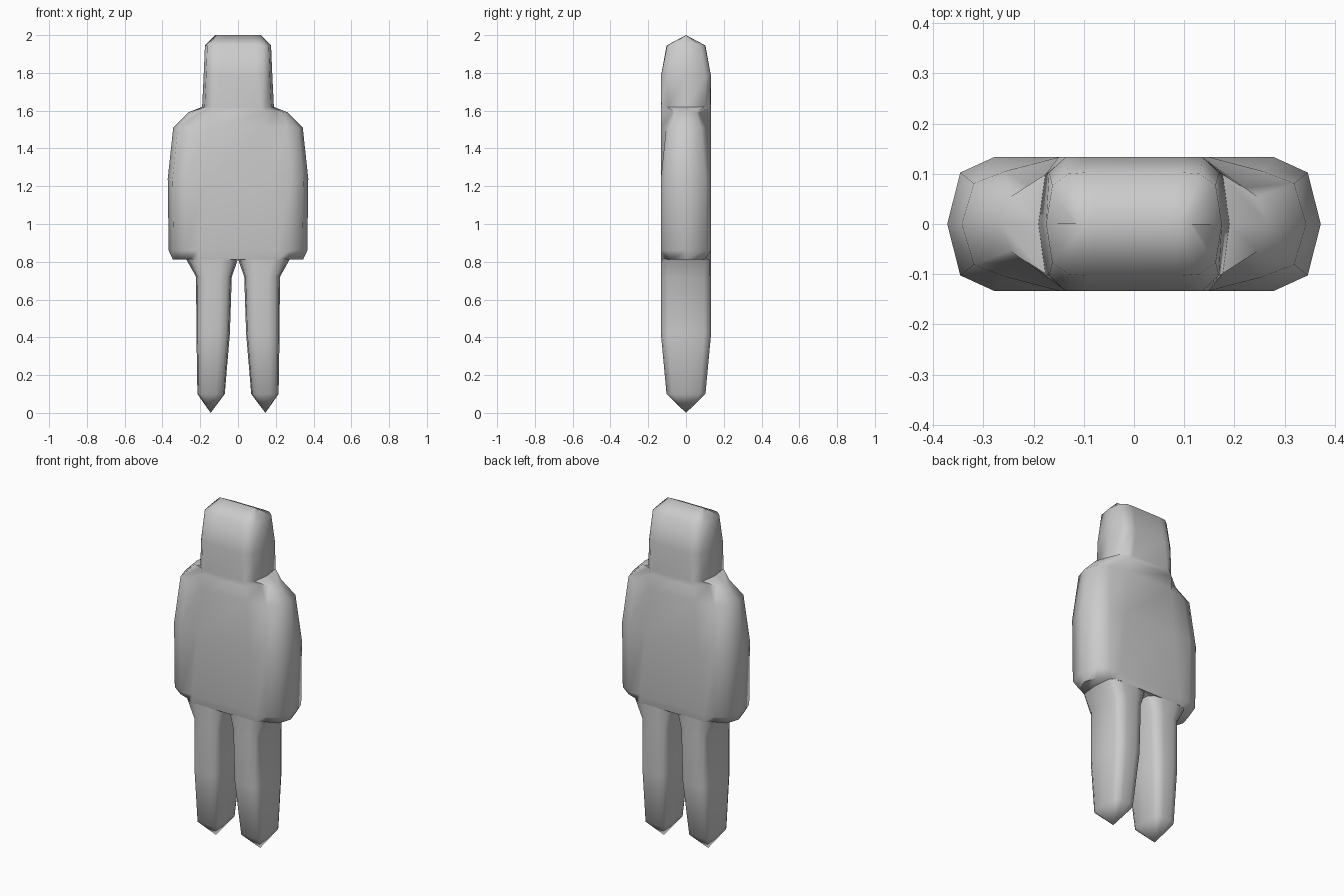
import bpy, bmesh, math

if "Cube" in bpy.data.objects:
    bpy.data.objects.remove(bpy.data.objects["Cube"])

grey = bpy.data.materials.new("plain grey")
grey.use_nodes = True
colour = (0.6, 0.6, 0.6, 1)
grey.diffuse_color = colour
grey.node_tree.nodes["Principled BSDF"].inputs["Base Color"].default_value = colour


def ring(bm, z, middle, flat, depth, width, side_depth):
    """One symmetric cross-section: flat front and back, rounded sides."""
    quarter = [(width, 0), (width * 0.93, side_depth * 0.77),
               (width * 0.75, side_depth), (flat, depth)]
    half = quarter + [(-x, y) for x, y in reversed(quarter)]
    outline = half + [(x, -y) for x, y in reversed(half[1:-1])]
    return [bm.verts.new((middle + x, y, z)) for x, y in outline]


def loft(name, rows, cap_bottom=False):
    """Skin the cross-sections from bottom to top."""
    bm = bmesh.new()
    rings = [ring(bm, *row) for row in rows]
    for low, high in zip(rings, rings[1:]):
        n = len(low)
        for i in range(n):
            j = (i + 1) % n
            bm.faces.new((low[i], low[j], high[j], high[i]))
    if cap_bottom:
        bm.faces.new(rings[0][::-1])
    bmesh.ops.remove_doubles(bm, verts=bm.verts, dist=0.0005)
    bmesh.ops.recalc_face_normals(bm, faces=bm.faces)
    mesh = bpy.data.meshes.new(name)
    bm.to_mesh(mesh)
    bm.free()
    mesh.materials.append(grey)
    obj = bpy.data.objects.new(name, mesh)
    bpy.context.collection.objects.link(obj)
    bpy.ops.object.select_all(action="DESELECT")
    obj.select_set(True)
    bpy.context.view_layer.objects.active = obj
    bpy.ops.object.shade_smooth_by_angle(angle=math.radians(60))
    return obj


# Torso with the arms merged in, rising through the shoulders to the head
# Columns: height, middle, flat half-width, depth, half-width, side depth
D = 0.133
loft("body_and_head", [
    (0.812, 0, 0.21, D, 0.345, 0.10),
    (0.86, 0, 0.21, D, 0.367, D),
    (1.24, 0, 0.17, D, 0.372, D),
    (1.51, 0, 0.15, D, 0.343, 0.105),
    (1.59, 0, 0.15, D, 0.265, 0.07),
    (1.62, 0, 0.12, D, 0.19, 0.128),
    (1.78, 0, 0.10, D, 0.182, D),
    (1.945, 0, 0.09, 0.103, 0.175, 0.10),
    (2.0, 0, 0.07, 0, 0.12, 0),
], cap_bottom=True)

# Tapering legs that end in blunt points
for name, side in (("left_leg", 1), ("right_leg", -1)):
    rows = [(0, 0.145, 0, 0, 0, 0)]
    for z, inner, outer, depth in [(0.10, 0.07, 0.215, 0.103),
                                   (0.42, 0.043, 0.22, D),
                                   (0.72, 0.033, 0.222, D),
                                   (0.815, 0.0, 0.275, D)]:
        w = (outer - inner) / 2
        rows.append((z, (inner + outer) / 2, w * 0.35, depth, w, depth * 0.93))
    loft(name, [(r[0], r[1] * side) + r[2:] for r in rows])
